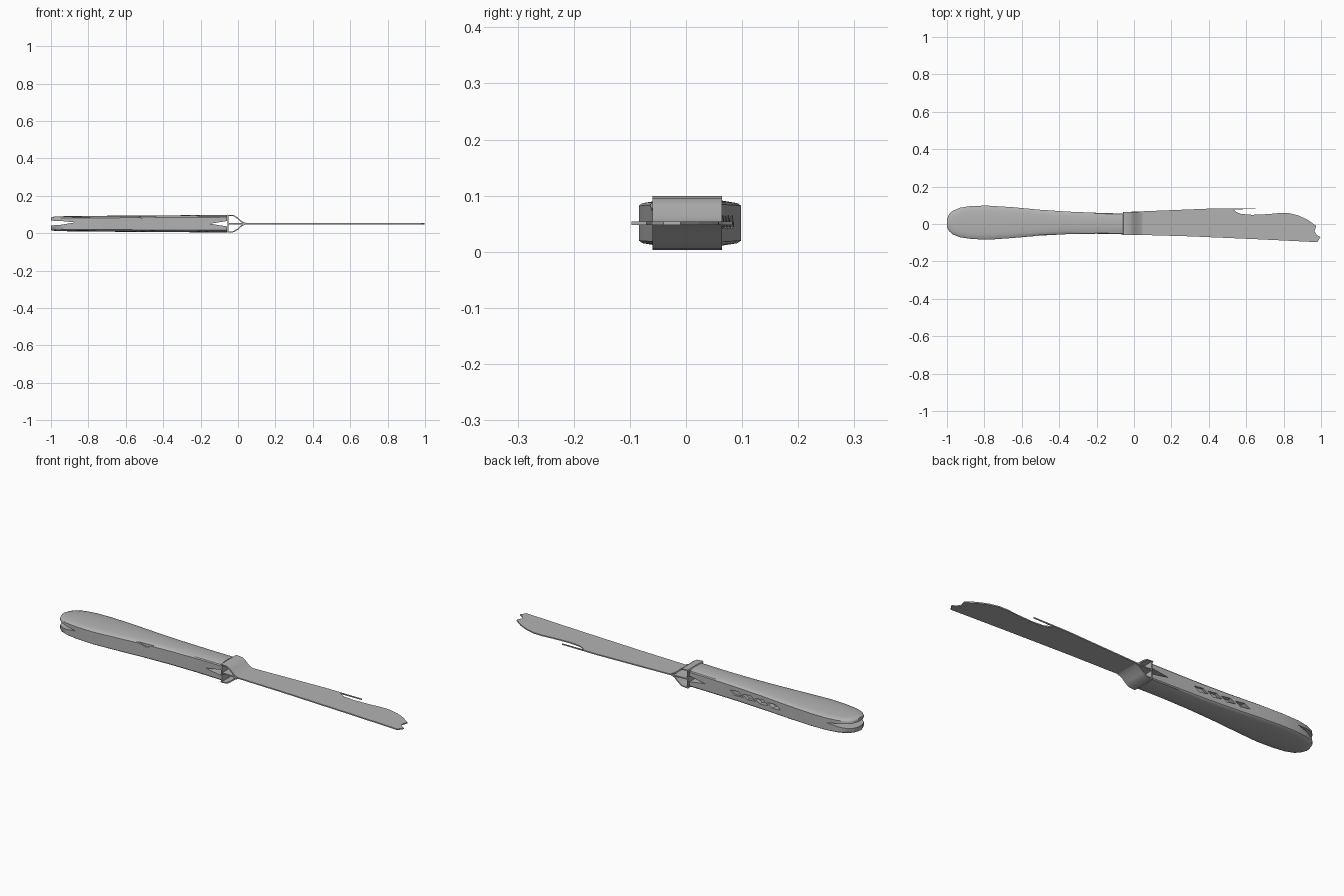
import bpy, bmesh, math
from mathutils import Vector

cube = bpy.data.objects.get("Cube")
if cube:
    bpy.data.objects.remove(cube, do_unlink=True)

steel = bpy.data.materials.new("grey steel")
steel.use_nodes = True
GREY = (0.45, 0.45, 0.45, 1)
steel.diffuse_color = GREY
steel.node_tree.nodes["Principled BSDF"].inputs["Base Color"].default_value = GREY
MID = 0.051


def finish(name, bm, angle=None):
    bmesh.ops.recalc_face_normals(bm, faces=bm.faces[:])
    mesh = bpy.data.meshes.new(name)
    bm.to_mesh(mesh)
    bm.free()
    mesh.materials.append(steel)
    ob = bpy.data.objects.new(name, mesh)
    bpy.context.collection.objects.link(ob)
    bpy.ops.object.select_all(action='DESELECT')
    bpy.context.view_layer.objects.active = ob
    ob.select_set(True)
    if angle:
        bpy.ops.object.shade_smooth_by_angle(angle=math.radians(angle))
    return ob


def loft(rings):
    bm = bmesh.new()
    loops = [[bm.verts.new(p) for p in r] for r in rings]
    n = len(loops[0])
    for a, b in zip(loops, loops[1:]):
        for i in range(n):
            j = (i + 1) % n
            bm.faces.new((a[i], a[j], b[j], b[i]))
    bm.faces.new(loops[0])
    bm.faces.new(loops[-1])
    return bm


def prism(outline, direction):
    # Extrudes a flat outline along a direction
    bm = bmesh.new()
    face = bm.faces.new([bm.verts.new(p) for p in outline])
    ext = bmesh.ops.extrude_face_region(bm, geom=[face])
    verts = [v for v in ext["geom"] if isinstance(v, bmesh.types.BMVert)]
    bmesh.ops.translate(bm, verts=verts, vec=Vector(direction))
    return bm


def cut(target, outline, direction):
    cutter = finish("cutter", prism(outline, direction))
    cutter.hide_render = True
    mod = target.modifiers.new("cut", 'BOOLEAN')
    mod.operation, mod.solver, mod.object = 'DIFFERENCE', 'EXACT', cutter
    bpy.context.view_layer.objects.active = target
    bpy.ops.object.modifier_apply(modifier=mod.name)
    bpy.data.objects.remove(cutter, do_unlink=True)


# Handle: flat-sided grip with a domed top and bottom, (x, back y, front y, half height)
stations = [
    (-1.0, 0.025, -0.015, 0.034), (-0.99, 0.05, -0.037, 0.037),
    (-0.97, 0.07, -0.055, 0.039), (-0.93, 0.087, -0.071, 0.040),
    (-0.87, 0.097, -0.08, 0.041), (-0.78, 0.098, -0.084, 0.042),
    (-0.65, 0.09, -0.075, 0.043), (-0.5, 0.076, -0.062, 0.044),
    (-0.35, 0.066, -0.054, 0.045), (-0.2, 0.06, -0.052, 0.046),
    (-0.06, 0.056, -0.055, 0.047)]
quarter = [(1.0, 0.0), (1.0, 0.74), (0.93, 0.85), (0.7, 0.93), (0.4, 0.985), (0.0, 1.0)]
half = quarter + [(-u, v) for u, v in quarter[-2::-1]]
section = half + [(u, -v) for u, v in half[-2:0:-1]]
rings = []
for x, back, front, h in stations:
    c, w = (back + front) / 2, (back - front) / 2
    rings.append([(x, c + u * w, MID + v * h) for u, v in section])
handle = finish("handle", loft(rings), 35)

# Split butt and the slot beside the collar
cut(handle, [(-1.1, -0.2, 0.034), (-0.95, -0.2, 0.045), (-0.87, -0.2, 0.058),
             (-0.95, -0.2, 0.066), (-1.1, -0.2, 0.07)], (0, 0.4, 0))
cut(handle, [(-0.15, -0.2, 0.051), (-0.03, -0.2, 0.032), (-0.03, -0.2, 0.07)], (0, 0.4, 0))
# Worn nicks along the back
for i in range(4):
    x = -0.6 + i * 0.075
    cut(handle, [(x, 0.055, 0.045), (x + 0.05, 0.055, 0.04),
                 (x + 0.08, 0.055, 0.06), (x + 0.03, 0.055, 0.065)], (0, 0.1, 0))
# Nick on the front upper edge
cut(handle, [(-0.54, -0.2, 0.088), (-0.48, -0.2, 0.072), (-0.44, -0.2, 0.088)], (0, 0.145, 0))

# Collar: two plates that fold together onto the blade
profile = [(-0.055, 0.048), (-0.02, 0.045), (0.0, 0.032), (0.022, 0.012), (0.045, 0.003)]
for side, name in ((1, "collar_top"), (-1, "collar_bottom")):
    outer = [(x, -0.06, MID + side * h) for x, h in profile]
    inner = [(x - 0.004, -0.06, MID + side * max(h - 0.005, 0)) for x, h in reversed(profile)]
    finish(name, prism(outer + inner, (0, 0.124, 0)), 40)
# Collar end wall facing the handle
finish("collar_wall", prism([(-0.056, -0.058, 0.006), (-0.05, -0.058, 0.006),
                            (-0.05, -0.058, 0.096), (-0.056, -0.058, 0.096)], (0, 0.12, 0)))

# Blade: thin plate with a worn spine and a broken tip
blade = [(-0.05, -0.056), (0.3, -0.066), (0.65, -0.081), (0.98, -0.097), (0.997, -0.07),
         (0.978, -0.06), (0.965, -0.04), (0.975, -0.01), (0.96, 0.0), (0.93, 0.022),
         (0.88, 0.045), (0.83, 0.058), (0.78, 0.059), (0.72, 0.053), (0.63, 0.049),
         (0.57, 0.054), (0.545, 0.066), (0.53, 0.078), (0.65, 0.08), (0.65, 0.083),
         (0.45, 0.084), (0.3, 0.078), (-0.05, 0.064)]
finish("blade", prism([(x, y, MID - 0.003) for x, y in blade], (0, 0, 0.006)))
